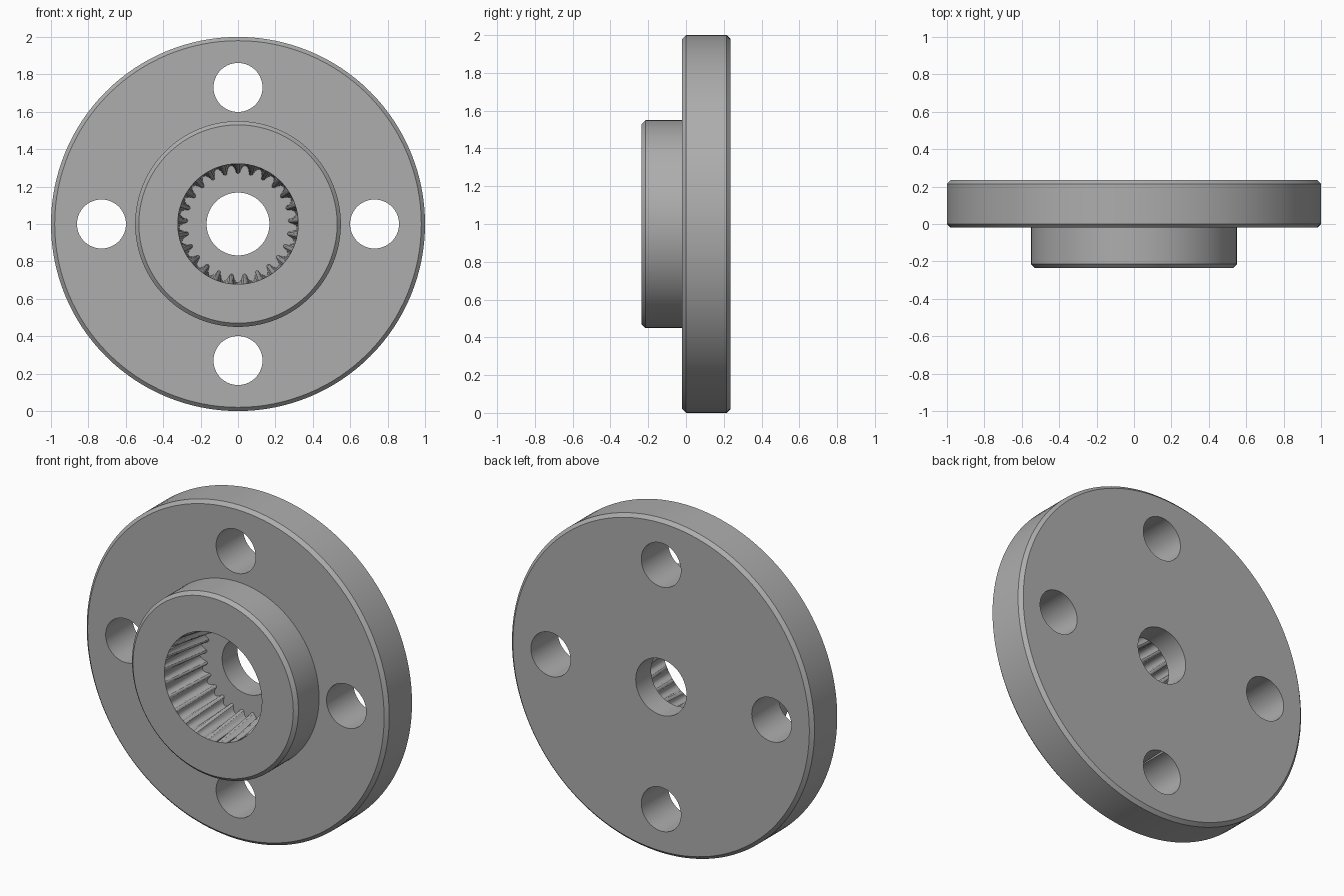
import bpy, bmesh
from math import sin, cos, pi, radians

cube = bpy.data.objects.get("Cube")
if cube:
    bpy.data.objects.remove(cube, do_unlink=True)

steel = bpy.data.materials.new("plain_grey")
steel.use_nodes = True
grey = (0.42, 0.42, 0.42, 1)
steel.diffuse_color = grey
steel.node_tree.nodes["Principled BSDF"].inputs["Base Color"].default_value = grey


def loft(name, rings, segments=128, cx=0.0, cz=1.0):
    """Closed solid along y; each ring is (y, radius) or (y, list of radii)."""
    bm = bmesh.new()
    loops = []
    for y, r in rings:
        radii = r if isinstance(r, list) else [r] * segments
        loops.append([bm.verts.new((cx + q * sin(2 * pi * i / segments), y,
                                    cz + q * cos(2 * pi * i / segments)))
                      for i, q in enumerate(radii)])
    for a, b in zip(loops, loops[1:]):
        for i in range(segments):
            j = (i + 1) % segments
            bm.faces.new((a[i], a[j], b[j], b[i]))
    bm.faces.new(loops[0])
    bm.faces.new(loops[-1])
    bmesh.ops.recalc_face_normals(bm, faces=bm.faces)
    mesh = bpy.data.meshes.new(name)
    bm.to_mesh(mesh)
    bm.free()
    mesh.materials.append(steel)
    obj = bpy.data.objects.new(name, mesh)
    bpy.context.collection.objects.link(obj)
    return obj


FRONT, STEP, BACK, FLOOR, C = -0.235, -0.02, 0.235, 0.09, 0.02

# Chamfered disc with a raised hub on the front
flange = loft("splined_flange", [
    (FRONT, 0.55 - C), (FRONT + C, 0.55), (STEP, 0.55),
    (STEP, 1 - C), (STEP + C, 1), (BACK - C, 1), (BACK, 1 - C)])

# Centre bore, four bolt holes
cutters = [loft("bore_cutter", [(-0.1, 0.168), (0.4, 0.168)], 64)]
for k in range(4):
    cutters.append(loft("bolt_hole_cutter", [(-0.4, 0.131), (0.4, 0.131)], 64,
                        0.73 * sin(k * pi / 2), 1 + 0.73 * cos(k * pi / 2)))

# Toothed socket: teeth grow from a plain rim to full depth at the floor
TEETH = 25
tooth = [0.268, 0.273, 0.298, 0.310, 0.314, 0.310, 0.298, 0.273]
cutters.append(loft("socket_cutter", [
    (-0.4, 0.322), (FRONT, 0.322), (FLOOR, tooth * TEETH)], TEETH * len(tooth)))

bpy.context.view_layer.objects.active = flange
for cutter in cutters:
    mod = flange.modifiers.new("cut", 'BOOLEAN')
    mod.operation = 'DIFFERENCE'
    mod.solver = 'EXACT'
    mod.object = cutter
    bpy.ops.object.modifier_apply(modifier=mod.name)
    bpy.data.objects.remove(cutter, do_unlink=True)

bpy.ops.object.select_all(action='DESELECT')
flange.select_set(True)
bpy.ops.object.shade_smooth_by_angle(angle=radians(25))
